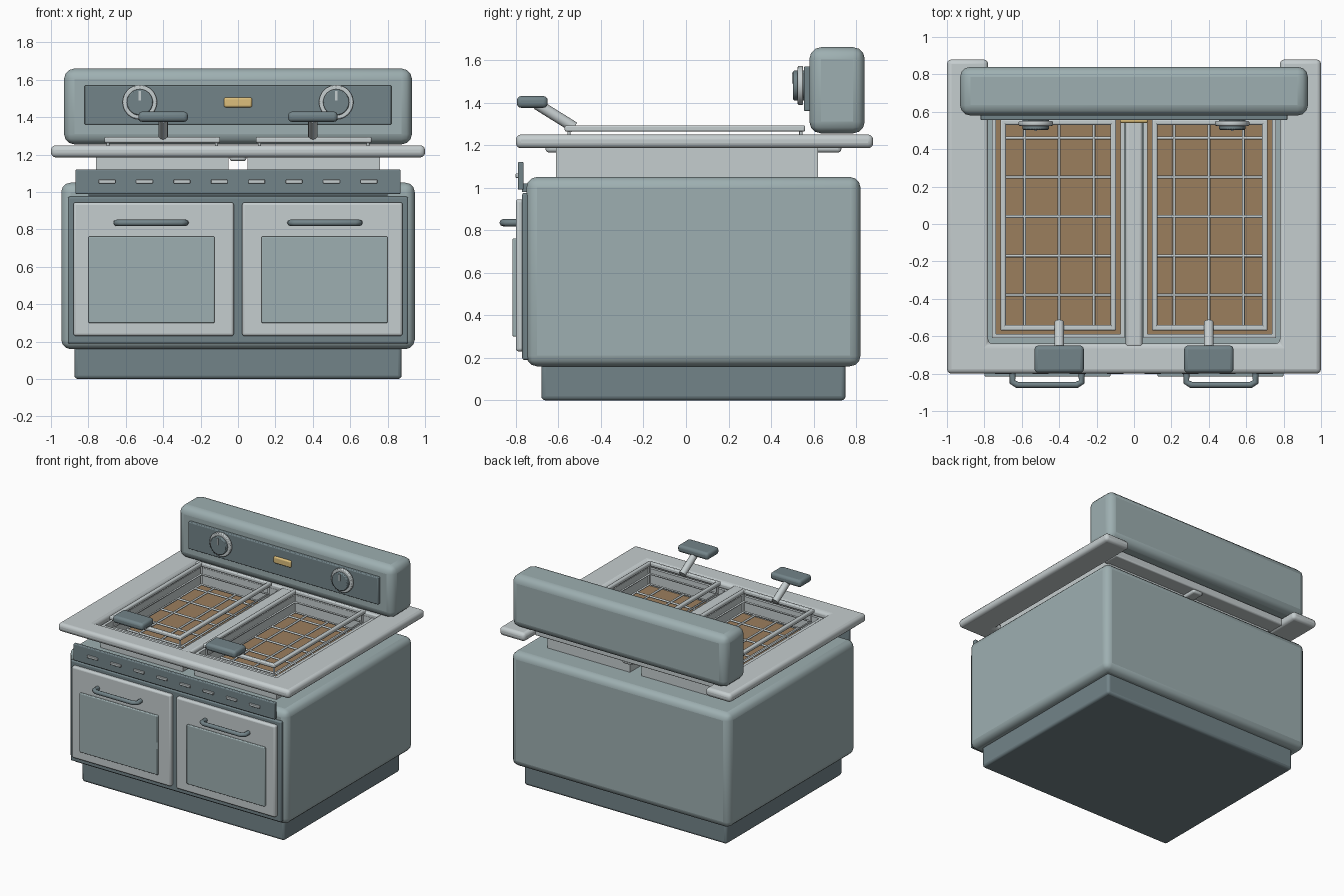
import bpy, bmesh, math
from mathutils import Vector

if "Cube" in bpy.data.objects:
    bpy.data.objects.remove(bpy.data.objects["Cube"])


def mat(name, rgb):
    m = bpy.data.materials.new(name)
    m.diffuse_color = (*rgb, 1)
    m.use_nodes = True
    m.node_tree.nodes["Principled BSDF"].inputs["Base Color"].default_value = m.diffuse_color
    return m


BODY = mat("enamel", (0.34, 0.43, 0.44))
DARK = mat("dark_enamel", (0.17, 0.23, 0.25))
LIGHT = mat("steel", (0.56, 0.61, 0.62))
GOLD = mat("brass", (0.72, 0.52, 0.2))
OIL = mat("oil", (0.33, 0.21, 0.11))


def finish(name, bm, m, bevel=0.0, seg=3):
    bmesh.ops.recalc_face_normals(bm, faces=bm.faces)
    me = bpy.data.meshes.new(name)
    bm.to_mesh(me)
    bm.free()
    ob = bpy.data.objects.new(name, me)
    bpy.context.collection.objects.link(ob)
    me.materials.append(m)
    if bevel:
        b = ob.modifiers.new("bevel", 'BEVEL')
        b.width, b.segments = bevel, seg
    bpy.context.view_layer.objects.active = ob
    ob.select_set(True)
    bpy.ops.object.shade_smooth_by_angle(angle=math.radians(35))
    ob.select_set(False)
    return ob


def box(name, x, y, z, m, bevel=0.0, seg=3):
    bm = bmesh.new()
    bmesh.ops.create_cube(bm, size=1)
    for v in bm.verts:
        v.co = [r[0] + (c + 0.5) * (r[1] - r[0]) for c, r in zip(v.co, (x, y, z))]
    return finish(name, bm, m, bevel, seg)


def rod(name, a, b, r, m, sides=12, bevel=0.0):
    a, b = Vector(a), Vector(b)
    bm = bmesh.new()
    bmesh.ops.create_cone(bm, cap_ends=True, segments=sides, radius1=r, radius2=r, depth=(b - a).length)
    ob = finish(name, bm, m, bevel, 2)
    ob.location = (a + b) / 2
    ob.rotation_euler = (b - a).to_track_quat('Z', 'Y').to_euler()
    return ob


def prism(name, pts, z0, z1, m, bevel):
    bm = bmesh.new()
    f = bm.faces.new([bm.verts.new((x, y, z0)) for x, y in pts])
    ext = bmesh.ops.extrude_face_region(bm, geom=[f])
    for v in ext['geom']:
        if isinstance(v, bmesh.types.BMVert):
            v.co.z = z1
    return finish(name, bm, m, bevel)


def wire(name, paths, r, m):
    cu = bpy.data.curves.new(name, 'CURVE')
    cu.dimensions = '3D'
    cu.bevel_depth, cu.bevel_resolution = r, 2
    cu.use_fill_caps = True
    for pts, cyclic in paths:
        s = cu.splines.new('POLY')
        s.points.add(len(pts) - 1)
        for p, c in zip(s.points, pts):
            p.co = (*c, 1)
        s.use_cyclic_u = cyclic
    cu.materials.append(m)
    ob = bpy.data.objects.new(name, cu)
    bpy.context.collection.objects.link(ob)
    return ob


def tray(name, x, y, z, t, floor, m):
    # open box: four walls and a floor
    box(name + "_left_wall", (x[0], x[0] + t), y, z, m)
    box(name + "_right_wall", (x[1] - t, x[1]), y, z, m)
    box(name + "_front_wall", x, (y[0], y[0] + t), z, m)
    box(name + "_back_wall", x, (y[1] - t, y[1]), z, m)
    box(name + "_floor", x, y, (z[0], floor), m)


# cabinet
box("plinth", (-0.875, 0.875), (-0.68, 0.75), (0, 0.22), DARK, 0.02)
box("cabinet", (-0.945, 0.945), (-0.75, 0.82), (0.16, 1.05), BODY, 0.05)
box("front_frame", (-0.91, 0.91), (-0.77, -0.72), (0.19, 0.975), DARK, 0.01)
box("vent_strip", (-0.87, 0.87), (-0.79, -0.763), (0.99, 1.12), DARK, 0.006)
box("vent_bracket", (-0.8, 0.8), (-0.77, -0.74), (0.98, 1.02), DARK)
for i in range(8):
    x = -0.7 + 0.2 * i
    box("vent_slot", (x - 0.045, x + 0.045), (-0.802, -0.785), (1.046, 1.066), LIGHT, 0.004, 2)

# worktop: U-shaped slab, rear rail and centre divider
U = [(-1, -0.8), (1, -0.8), (1, 0.88), (0.78, 0.88), (0.78, -0.64),
     (-0.78, -0.64), (-0.78, 0.88), (-1, 0.88)]
prism("worktop", U, 1.185, 1.25, LIGHT, 0.025)
box("worktop_rear_rail", (-0.79, 0.79), (0.6, 0.74), (1.187, 1.248), LIGHT, 0.01)
box("worktop_divider", (-0.045, 0.045), (-0.66, 0.73), (1.165, 1.245), LIGHT, 0.015)

# backsplash with control panel
box("backsplash", (-0.93, 0.93), (0.58, 0.84), (1.255, 1.66), BODY, 0.055)
box("control_panel", (-0.82, 0.82), (0.555, 0.6), (1.36, 1.57), DARK, 0.006)
box("badge", (-0.075, 0.075), (0.54, 0.565), (1.453, 1.505), GOLD, 0.01)

for s in (-1, 1):
    def span(a, b):
        return tuple(sorted((s * a, s * b)))

    # doors
    box("door", span(0.022, 0.88), (-0.8, -0.755), (0.23, 0.945), LIGHT, 0.014)
    box("door_panel", span(0.125, 0.8), (-0.815, -0.79), (0.3, 0.762), BODY, 0.006)
    h = [(0.28, -0.8), (0.28, -0.845), (0.305, -0.86), (0.625, -0.86), (0.65, -0.845), (0.65, -0.8)]
    wire("door_handle", [([(s * x, y, 0.835) for x, y in h], False)], 0.017, DARK)

    # control knobs
    kx, kz = s * 0.525, 1.48
    rod("knob_base", (kx, 0.56, kz), (kx, 0.535, kz), 0.07, DARK, 32)
    rod("knob_skirt", (kx, 0.55, kz), (kx, 0.525, kz), 0.092, LIGHT, 32, 0.006)
    rod("knob_cap", (kx, 0.53, kz), (kx, 0.503, kz), 0.07, DARK, 32, 0.006)
    box("knob_pointer", (kx - 0.006, kx + 0.006), (0.497, 0.51), (1.49, 1.54), LIGHT)

    # oil tank
    tray("tank", span(0.05, 0.76), (-0.61, 0.62), (1.0, 1.22), 0.022, 1.06, LIGHT)
    box("oil", span(0.07, 0.74), (-0.59, 0.6), (1.055, 1.085), OIL)

    # basket rim
    x0, x1, y0, y1 = 0.095, 0.715, -0.57, 0.56
    for nm, xs, ys in (("side", (x0, x0 + 0.03), (y0, y1)), ("side", (x1 - 0.03, x1), (y0, y1)),
                       ("front", (x0, x1), (y0, y0 + 0.03)), ("back", (x0, x1), (y1 - 0.03, y1))):
        box("basket_rim_" + nm, span(*xs), ys, (1.263, 1.293), LIGHT, 0.008, 2)

    # basket wires: floor grid bent up the sides at the corners
    wx0, wx1, wy0, wy1, wz = 0.115, 0.695, -0.55, 0.54, 1.12
    paths = [([(s * wx0, y, wz), (s * wx1, y, wz)], False) for y in (-0.38, -0.17, 0.04, 0.25, 0.46)]
    paths += [([(s * x, wy0, wz), (s * x, wy1, wz)], False) for x in (0.215, 0.4, 0.585)]
    paths += [([(s * x, y, wz), (s * x, y, 1.275)], False) for x in (wx0, wx1) for y in (wy0, wy1)]
    for z in (wz, 1.2):
        paths.append(([(s * wx0, wy0, z), (s * wx1, wy0, z), (s * wx1, wy1, z), (s * wx0, wy1, z)], True))
    wire("basket_wires", paths, 0.008, LIGHT)

    # basket handle
    rod("basket_handle_rod", (s * 0.4, -0.525, 1.283), (s * 0.4, -0.7, 1.392), 0.026, LIGHT, 12)
    box("basket_grip", span(0.268, 0.532), (-0.795, -0.65), (1.375, 1.43), DARK, 0.02)
